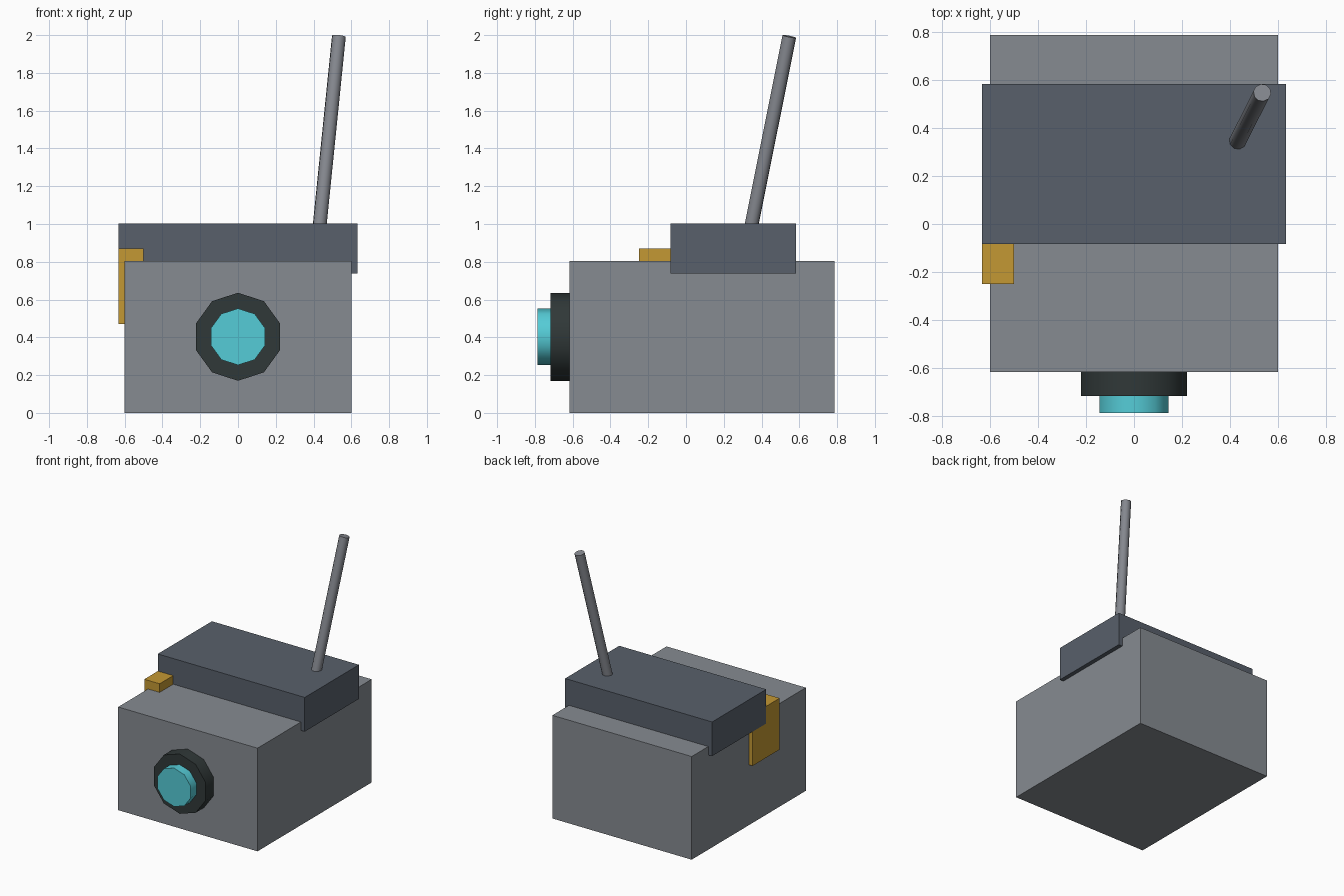
import bpy
import math
from mathutils import Vector

cube = bpy.data.objects.get("Cube")
if cube:
    bpy.data.objects.remove(cube, do_unlink=True)


def linear(c):
    c /= 255
    return c / 12.92 if c <= 0.04045 else ((c + 0.055) / 1.055) ** 2.4


def material(name, *rgb):
    mat = bpy.data.materials.new(name)
    mat.use_nodes = True
    colour = [linear(c) for c in rgb] + [1]
    mat.diffuse_color = colour
    mat.node_tree.nodes["Principled BSDF"].inputs["Base Color"].default_value = colour
    return mat


grey = material("body grey", 134, 139, 145)
slate = material("slate", 88, 96, 107)
amber = material("amber", 196, 152, 51)
cyan = material("lens cyan", 85, 204, 215)
black = material("rim black", 48, 56, 56)
steel = material("antenna grey", 134, 137, 144)


def box(name, low, high, mat):
    low, high = Vector(low), Vector(high)
    bpy.ops.mesh.primitive_cube_add(size=1, location=(low + high) / 2)
    obj = bpy.context.object
    obj.name = name
    obj.scale = high - low
    bpy.ops.object.transform_apply(location=False, rotation=False, scale=True)
    obj.data.materials.append(mat)


def rod(name, start, end, radius, mat, sides=10):
    start, end = Vector(start), Vector(end)
    axis = end - start
    bpy.ops.mesh.primitive_cylinder_add(vertices=sides, radius=radius, depth=axis.length,
                                        location=(start + end) / 2)
    obj = bpy.context.object
    obj.name = name
    obj.rotation_euler = axis.to_track_quat('Z', 'Y').to_euler()
    obj.data.materials.append(mat)
    bpy.ops.object.shade_smooth_by_angle(angle=math.radians(50))


# Main housing, the saddle across its top and the side clip
box("body", (-0.6, -0.617, 0), (0.6, 0.787, 0.803), grey)
box("top_saddle", (-0.633, -0.083, 0.737), (0.633, 0.583, 1.003), slate)
box("side_clip", (-0.632, -0.25, 0.47), (-0.5, 0.083, 0.87), amber)

# Lens on the front
rod("lens_rim", (0, -0.6, 0.403), (0, -0.717, 0.403), 0.233, black)
rod("lens", (0, -0.65, 0.403), (0, -0.787, 0.403), 0.15, cyan)

# Leaning antenna
rod("antenna", (0.428, 0.338, 0.95), (0.534, 0.547, 1.993), 0.037, steel)
